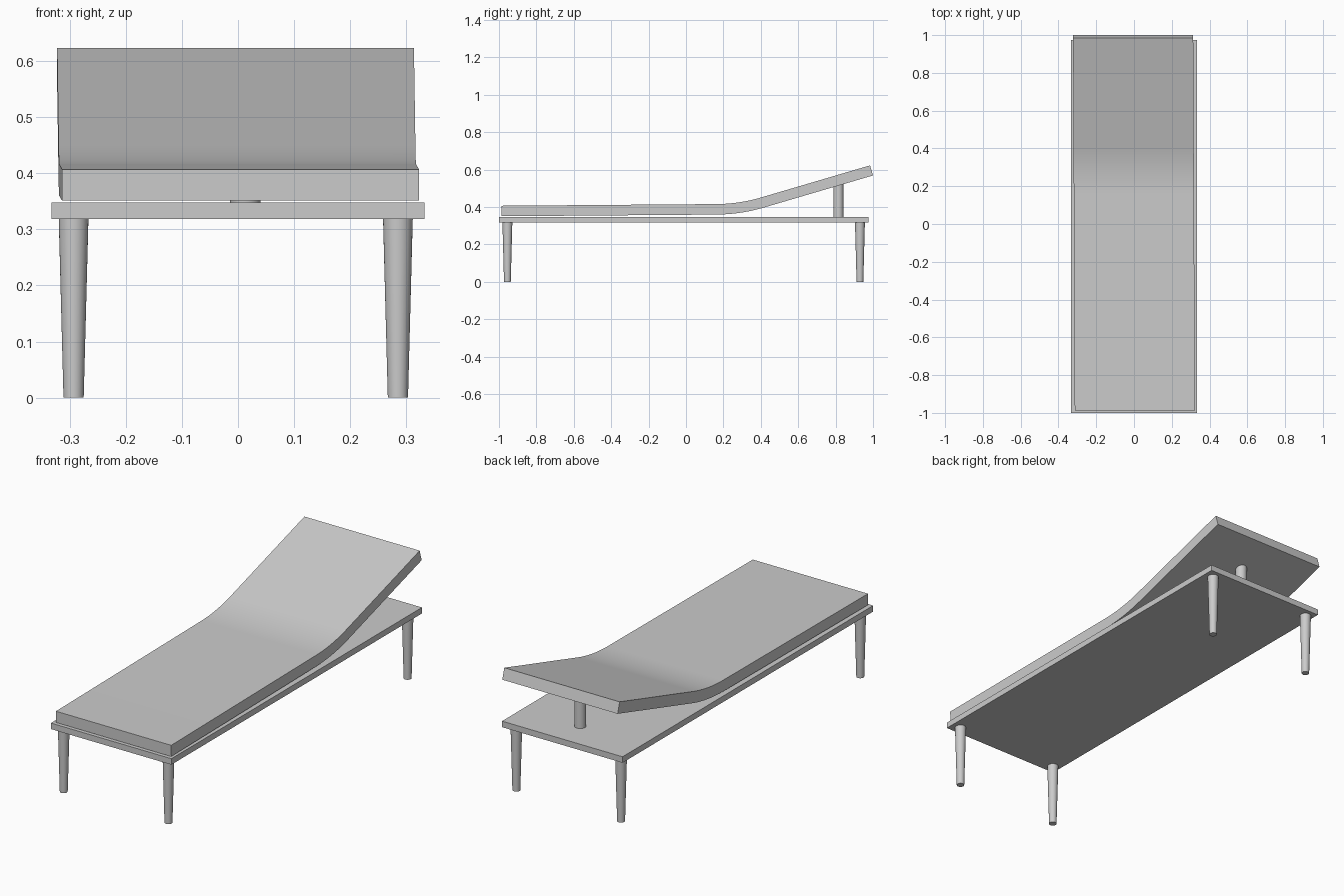
import bpy, bmesh
from math import sin, cos, radians

if "Cube" in bpy.data.objects:
    bpy.data.objects.remove(bpy.data.objects["Cube"])


def tapered_post(name, x, y, z0, z1, r0, r1):
    bpy.ops.mesh.primitive_cone_add(vertices=32, radius1=r0, radius2=r1, depth=z1 - z0,
                                    location=(x, y, (z0 + z1) / 2))
    bpy.context.object.name = name
    bpy.ops.object.shade_smooth_by_angle(angle=radians(30))


# Flat bed board
bpy.ops.mesh.primitive_cube_add(size=1, location=(0, -0.0125, 0.333))
board = bpy.context.object
board.name = "base_board"
board.scale = (0.665, 1.975, 0.03)
bpy.ops.object.transform_apply(location=False, rotation=False)

# Four tapered legs, wider at the top
for side, x in (("left", -0.293), ("right", 0.285)):
    for end, y in (("front", -0.955), ("back", 0.93)):
        tapered_post(f"{end}_{side}_leg", x, y, 0, 0.32, 0.018, 0.0265)

# Post propping up the backrest
tapered_post("backrest_post", 0.013, 0.815, 0.345, 0.53, 0.027, 0.027)

# Mattress: flat seat, smooth bend, then a raised backrest
THICK, HALF = 0.056, 0.318
A0, A1, STEPS, BEND = radians(0.5), radians(16.4), 16, 0.24
path = [(-0.987, 0.407, A0), (0.164, 0.416, A0)]
for i in range(STEPS):
    y, z, _ = path[-1]
    a = A0 + (A1 - A0) * (i + 0.5) / STEPS
    step = BEND / STEPS
    path.append((y + cos(a) * step, z + sin(a) * step, A0 + (A1 - A0) * (i + 1) / STEPS))
y, z, _ = path[-1]
path.append((0.984, z + (0.984 - y) * sin(A1) / cos(A1), A1))

bm = bmesh.new()
rings = []
for y, z, a in path:
    yb, zb = y + THICK * sin(a), z - THICK * cos(a)
    ring = []
    for sx, py, pz in ((-1, y, z), (1, y, z), (1, yb, zb), (-1, yb, zb)):
        # The mattress sits turned very slightly on the board
        ring.append(bm.verts.new((sx * HALF - 0.0045 * py, py, pz)))
    rings.append(ring)
for r, s in zip(rings, rings[1:]):
    for k in range(4):
        bm.faces.new((r[k], r[(k + 1) % 4], s[(k + 1) % 4], s[k]))
bm.faces.new(rings[0])
bm.faces.new(rings[-1])
bmesh.ops.recalc_face_normals(bm, faces=bm.faces)
mesh = bpy.data.meshes.new("mattress")
bm.to_mesh(mesh)
bm.free()
mattress = bpy.data.objects.new("mattress", mesh)
bpy.context.collection.objects.link(mattress)
bpy.ops.object.select_all(action='DESELECT')
mattress.select_set(True)
bpy.context.view_layer.objects.active = mattress
bpy.ops.object.shade_smooth_by_angle(angle=radians(30))
